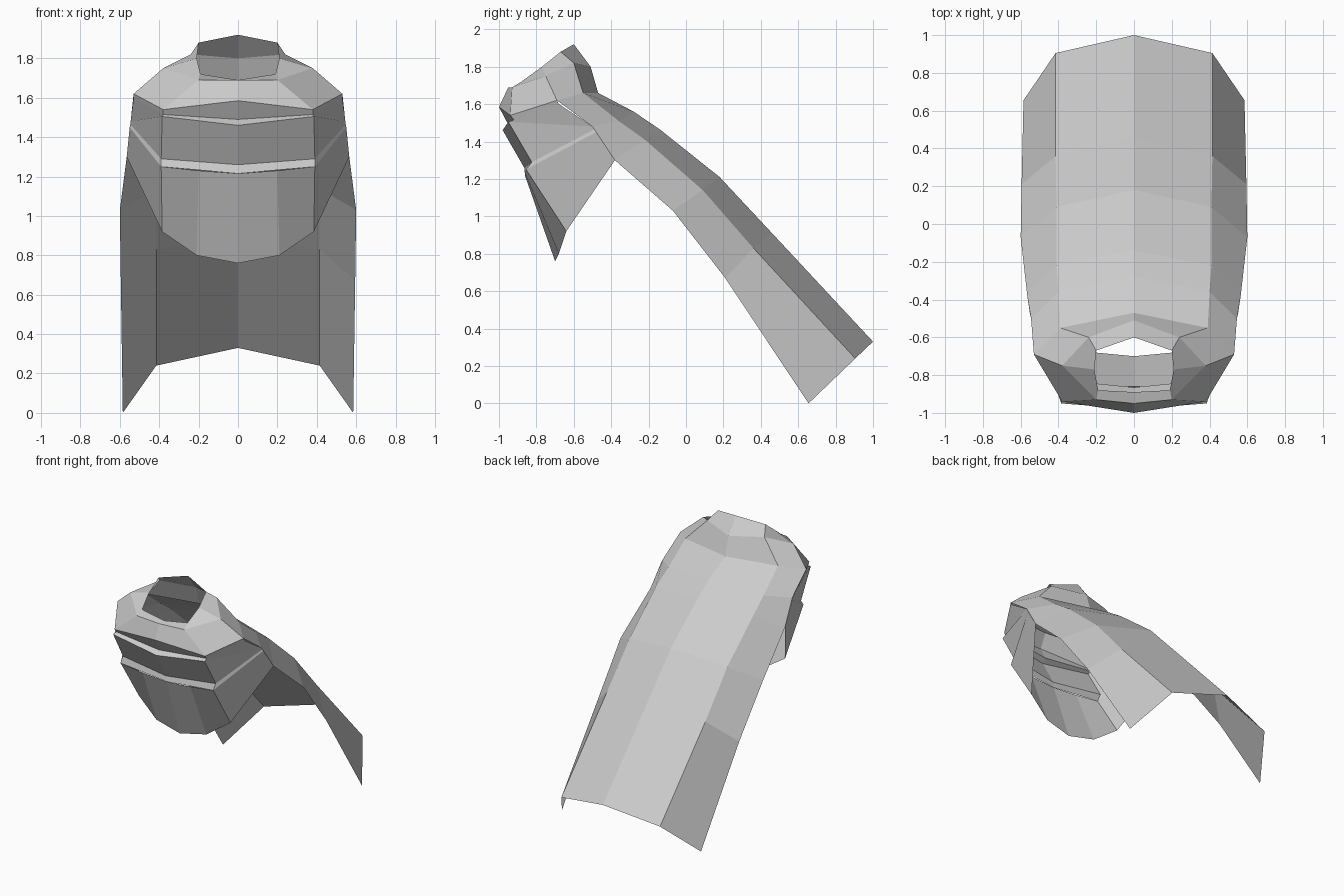
import bpy


def loft(name, rows):
    """Skin rows of points (right half, top to bottom) and mirror across x."""
    n = len(rows[0])
    verts = [p for row in rows for p in row]
    faces = [(r * n + c, (r + 1) * n + c, (r + 1) * n + c + 1, r * n + c + 1)
             for r in range(len(rows) - 1) for c in range(n - 1)]
    mesh = bpy.data.meshes.new(name)
    mesh.from_pydata(verts, [], faces)
    obj = bpy.data.objects.new(name, mesh)
    bpy.context.collection.objects.link(obj)
    mirror = obj.modifiers.new("mirror", 'MIRROR')
    mirror.use_clip = True
    return obj


# Points shared where the parts meet
shoulder = (.53, -.69, 1.62)
armpit = (.545, -.50, 1.48)
side_tip = (.565, -.38, 1.30)
nape = [(.39, -.55, 1.66), (0, -.47, 1.66)]
fold_lip = [(0, -1, 1.585), (.38, -.94, 1.54)]
hem_top = [(0, -.86, 1.215), (.39, -.855, 1.25)]

# Raised collar, front to back: rim, neck base, shoulder line
loft("collar", [
    [(0, -.89, 1.69), (.19, -.88, 1.72), (.21, -.77, 1.80), (.20, -.67, 1.88), (0, -.60, 1.92)],
    [(0, -.95, 1.69), (.20, -.93, 1.69), (.38, -.75, 1.75), (.24, -.60, 1.82), (0, -.51, 1.80)],
    fold_lip + [shoulder] + nape,
])

# Overlapping folds across the chest
loft("chest_folds", [
    fold_lip + [shoulder],
    [(0, -.95, 1.49), (.38, -.92, 1.515), (.53, -.68, 1.60)],
    [(0, -.98, 1.46), (.385, -.95, 1.505), armpit],
    [(0, -.865, 1.26), (.39, -.825, 1.29), (.547, -.49, 1.465)],
    hem_top + [(.55, -.48, 1.45)],
])

# Lowest drape with the rounded hem
loft("chest_drape", [
    [hem_top[0], (.20, -.86, 1.23), hem_top[1], (.55, -.48, 1.45)],
    [(0, -.70, .76), (.21, -.68, .80), (.385, -.64, .92), side_tip],
])

# Long back cape, side edge to centre line
loft("back_cape", [
    [shoulder] + nape,
    [armpit, (.40, -.36, 1.51), (0, -.28, 1.56)],
    [side_tip, (.41, -.22, 1.41), (0, -.14, 1.465)],
    [(.60, -.07, 1.03), (.41, .09, 1.14), (0, .18, 1.21)],
    [(.595, .21, .67), (.415, .36, .83), (0, .46, .91)],
    [(.585, .655, 0), (.415, .905, .24), (0, 1, .33)],
])
